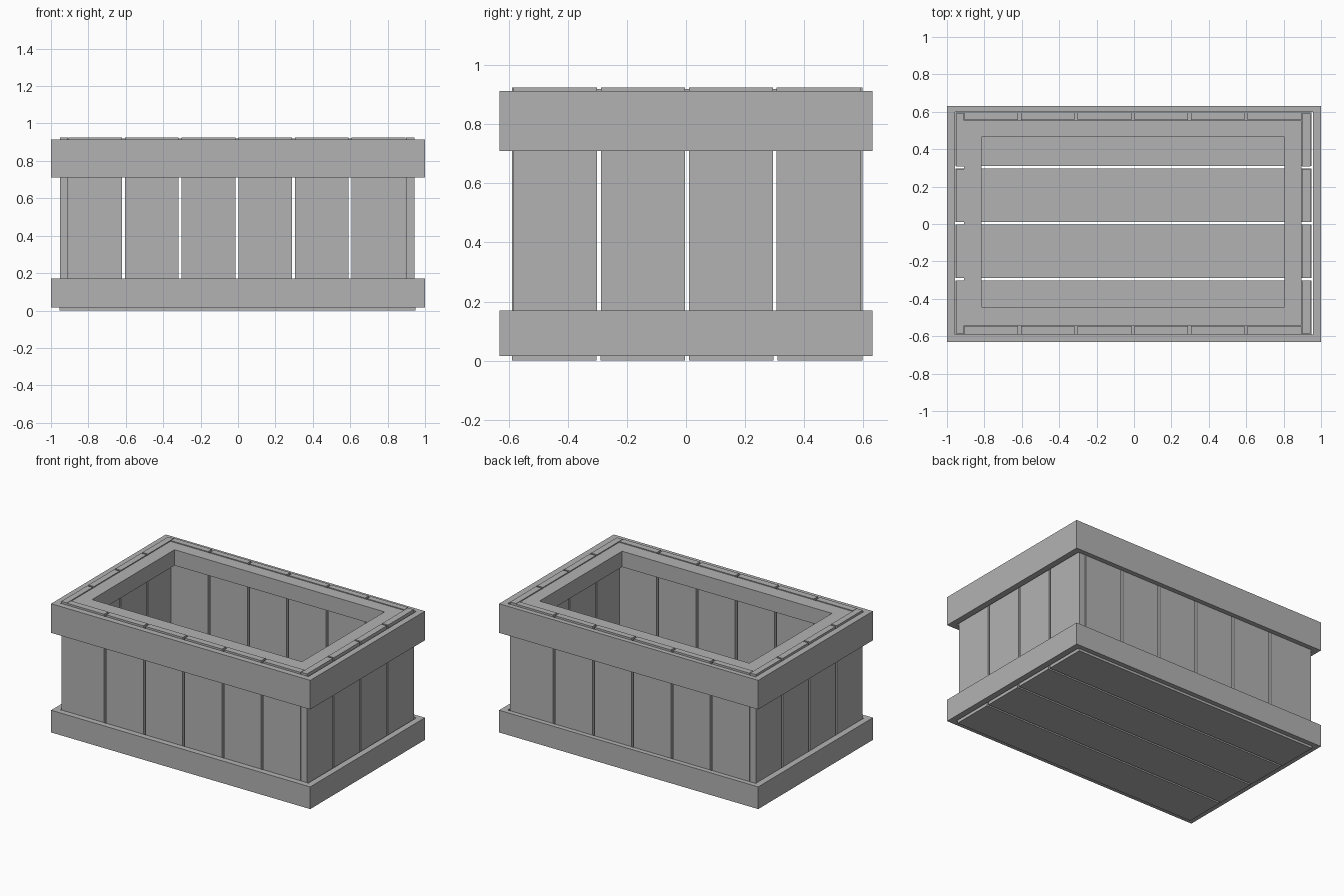
import bpy
import bmesh
from mathutils import Vector

default = bpy.data.objects.get("Cube")
if default:
    bpy.data.objects.remove(default, do_unlink=True)

# Single wood colour
GREY = (0.45, 0.45, 0.45, 1)
wood = bpy.data.materials.new("plain grey wood")
wood.use_nodes = True
wood.diffuse_color = GREY
wood.node_tree.nodes["Principled BSDF"].inputs["Base Color"].default_value = GREY


def board(name, x, y, z):
    """Flat board filling the given (low, high) ranges."""
    low, high = (Vector(c) for c in zip(x, y, z))
    bm = bmesh.new()
    bmesh.ops.create_cube(bm, size=1)
    bmesh.ops.scale(bm, vec=high - low, verts=bm.verts)
    bmesh.ops.translate(bm, vec=(low + high) / 2, verts=bm.verts)
    mesh = bpy.data.meshes.new(name)
    bm.to_mesh(mesh)
    bm.free()
    mesh.materials.append(wood)
    obj = bpy.data.objects.new(name, mesh)
    bpy.context.collection.objects.link(obj)
    return obj


def split(low, high, count, gap):
    """Equal ranges between low and high with a gap between neighbours."""
    width = (high - low - gap * (count - 1)) / count
    return [(low + i * (width + gap), low + i * (width + gap) + width)
            for i in range(count)]


FLOOR = 0.045
WALL_Z = (FLOOR, 0.925)
SLAT_GAP = 0.016

# Floor boards run lengthways
for i, y in enumerate(split(-0.59, 0.597, 4, 0.013)):
    board(f"floor_board_{i + 1}", (-0.955, 0.95), y, (0, FLOOR))

# Upright slats of the long walls
for i, x in enumerate(split(-0.907, 0.895, 6, SLAT_GAP)):
    board(f"front_slat_{i + 1}", x, (-0.59, -0.545), WALL_Z)
    board(f"back_slat_{i + 1}", x, (0.555, 0.597), WALL_Z)

# Upright slats of the short walls
for i, y in enumerate(split(-0.586, 0.592, 4, 0.013)):
    board(f"right_end_slat_{i + 1}", (-0.953, -0.91), y, WALL_Z)
    board(f"left_end_slat_{i + 1}", (0.898, 0.943), y, WALL_Z)

# Outer bands, bottom and top
for level, z in (("lower", (0.015, 0.17)), ("upper", (0.71, 0.913))):
    board(f"{level}_front_band", (-1, 0.957), (-0.632, -0.592), z)
    board(f"{level}_back_band", (-0.957, 0.957), (0.599, 0.632), z)
    board(f"{level}_right_end_band", (-1, -0.957), (-0.592, 0.632), z)
    board(f"{level}_left_end_band", (0.957, 1), (-0.632, 0.632), z)

# Inner rim around the opening
RIM_Z = (0.81, 0.92)
board("rim_front", (-0.908, 0.896), (-0.543, -0.445), RIM_Z)
board("rim_back", (-0.908, 0.896), (0.465, 0.553), RIM_Z)
board("rim_right_end", (-0.908, -0.815), (-0.445, 0.465), RIM_Z)
board("rim_left_end", (0.805, 0.896), (-0.445, 0.465), RIM_Z)
